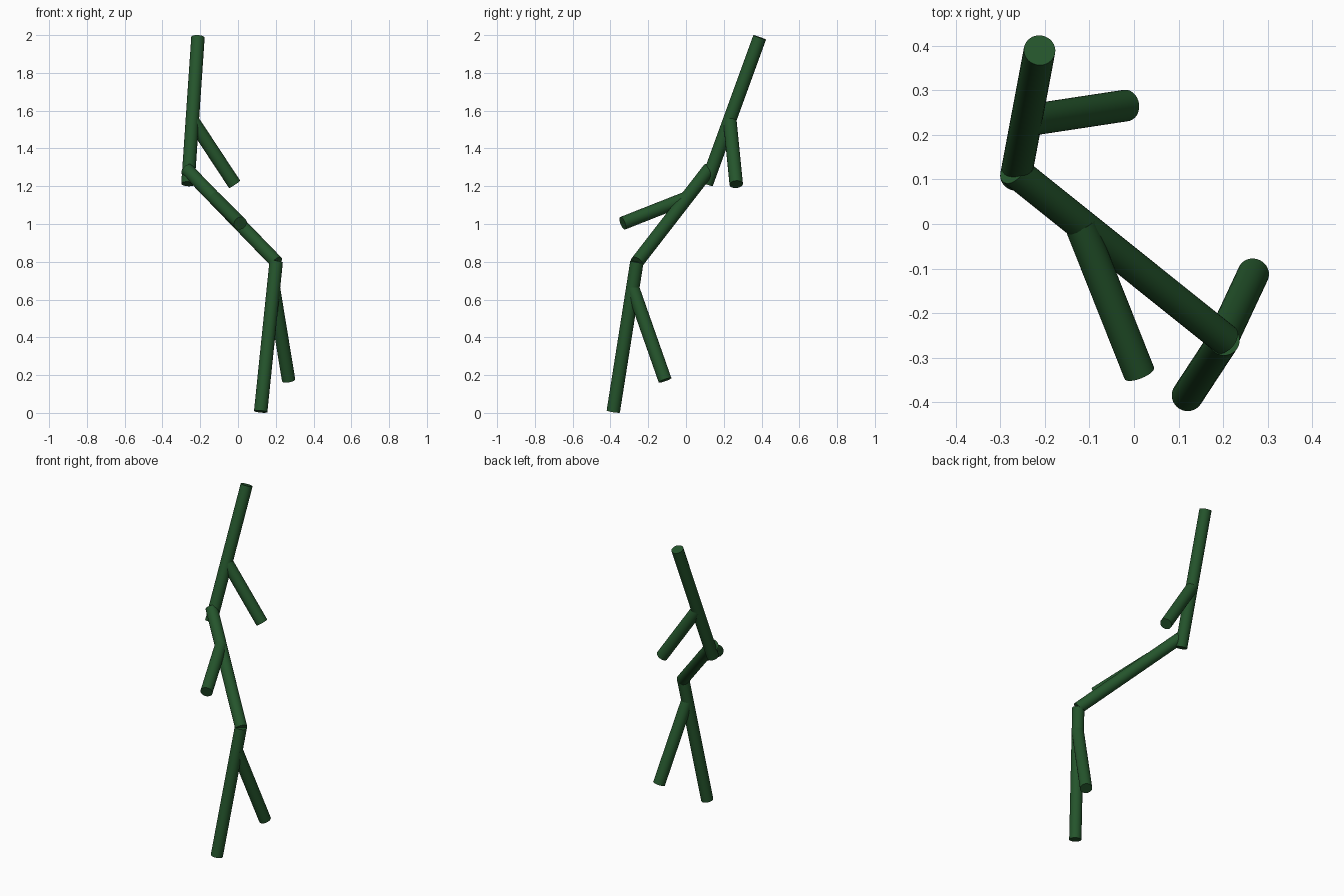
import bpy
from mathutils import Vector

if "Cube" in bpy.data.objects:
    bpy.data.objects.remove(bpy.data.objects["Cube"])

green = bpy.data.materials.new("twig_green")
green.diffuse_color = (0.018, 0.09, 0.025, 1)
green.use_nodes = True
green.node_tree.nodes["Principled BSDF"].inputs["Base Color"].default_value = green.diffuse_color


def stick(name, start, end, radius=0.0355):
    """Round capped rod between two points."""
    a, b = Vector(start), Vector(end)
    axis = b - a
    bpy.ops.mesh.primitive_cylinder_add(
        vertices=32, radius=radius, depth=axis.length, location=(a + b) / 2,
        rotation=axis.to_track_quat('Z', 'Y').to_euler())
    ob = bpy.context.object
    ob.name = name
    ob.data.materials.append(green)
    bpy.ops.object.shade_smooth_by_angle()
    return ob


# Zigzag main stem
stick("lower_stem", (0.12, -0.385, 0.007), (0.202, -0.26, 0.80))
stick("middle_stem", (0.205, -0.26, 0.797), (-0.272, 0.122, 1.29))
stick("upper_stem", (-0.265, 0.108, 1.212), (-0.212, 0.39, 1.988))

# One side branch on each stem section
stick("lower_branch", (0.188, -0.282, 0.66), (0.268, -0.111, 0.173))
stick("middle_branch", (-0.121, 0.0, 1.136), (0.012, -0.335, 1.004))
stick("upper_branch", (-0.242, 0.232, 1.55), (-0.018, 0.266, 1.21))
